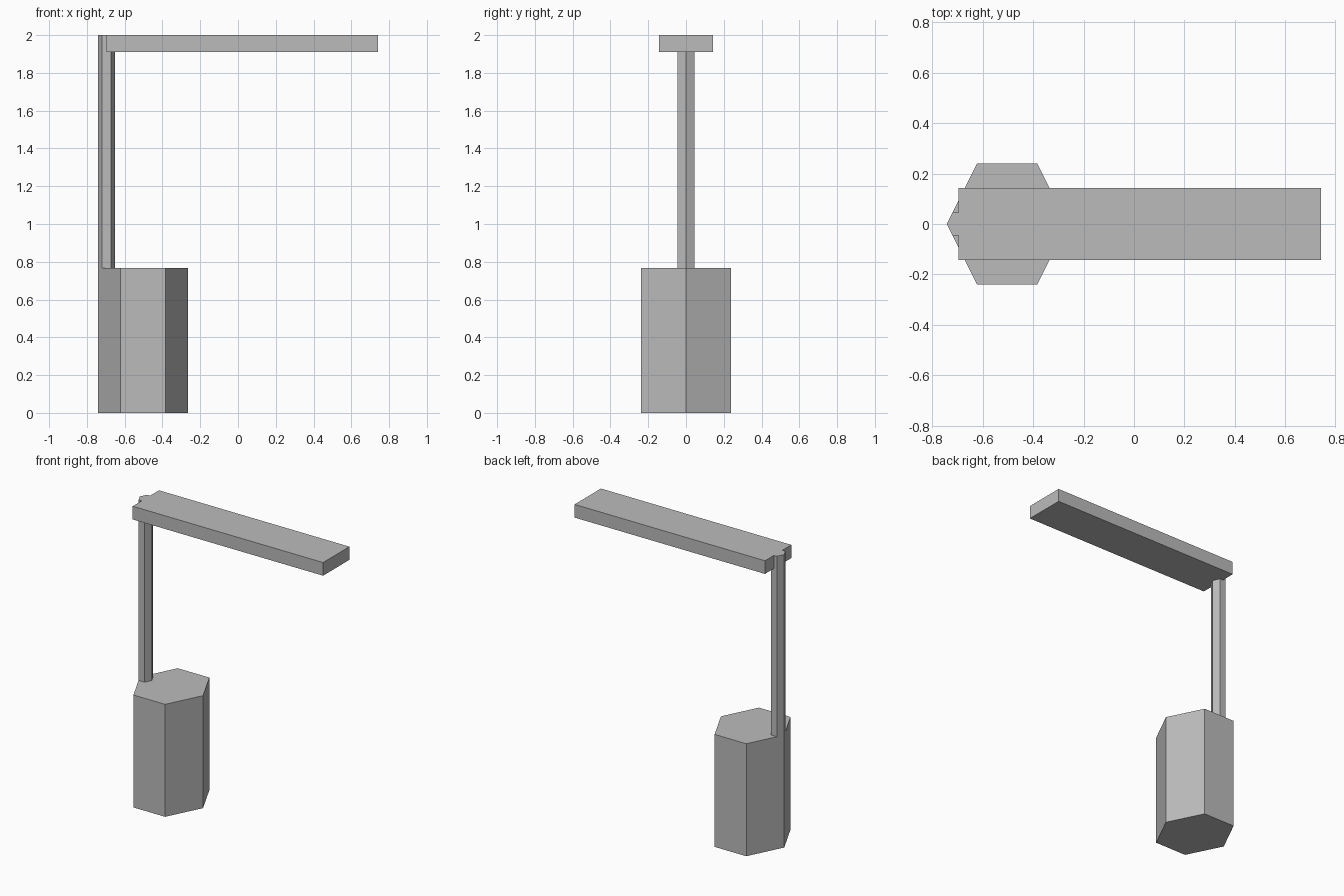
import bpy
import bmesh
from math import radians, sin

cube = bpy.data.objects.get("Cube")
if cube:
    bpy.data.objects.remove(cube, do_unlink=True)

# One plain grey for every part
grey = bpy.data.materials.new("plain grey")
grey.use_nodes = True
colour = (0.5, 0.5, 0.5, 1)
grey.diffuse_color = colour
grey.node_tree.nodes["Principled BSDF"].inputs["Base Color"].default_value = colour

LEFT = -0.742   # shared edge of base and post
TOP = 2.0


def finish(name, bm):
    mesh = bpy.data.meshes.new(name)
    bm.to_mesh(mesh)
    bm.free()
    mesh.materials.append(grey)
    obj = bpy.data.objects.new(name, mesh)
    bpy.context.collection.objects.link(obj)
    return obj


def hex_prism(name, radius, z0, z1):
    """Six-sided column, as deep as it is wide, touching LEFT."""
    bm = bmesh.new()
    bmesh.ops.create_cone(bm, cap_ends=True, segments=6, radius1=radius,
                          radius2=radius, depth=z1 - z0)
    # put a corner on the x axis, then stretch y to match the width
    if max(v.co.x for v in bm.verts) < radius * 0.99:
        for v in bm.verts:
            v.co.x, v.co.y = v.co.y, -v.co.x
    bmesh.ops.scale(bm, vec=(1, 1 / sin(radians(60)), 1), verts=bm.verts)
    bmesh.ops.translate(bm, vec=(LEFT + radius, 0, (z0 + z1) / 2), verts=bm.verts)
    return finish(name, bm)


def box(name, x0, x1, half_y, z0, z1):
    bm = bmesh.new()
    bmesh.ops.create_cube(bm, size=1)
    bmesh.ops.scale(bm, vec=(x1 - x0, 2 * half_y, z1 - z0), verts=bm.verts)
    bmesh.ops.translate(bm, vec=((x0 + x1) / 2, 0, (z0 + z1) / 2), verts=bm.verts)
    return finish(name, bm)


# Base, upright post and overhanging arm
hex_prism("base", 0.239, 0, 0.768)
hex_prism("post", 0.046, 0.768, TOP)
box("arm", -0.696, 0.742, 0.142, 1.91, TOP)
